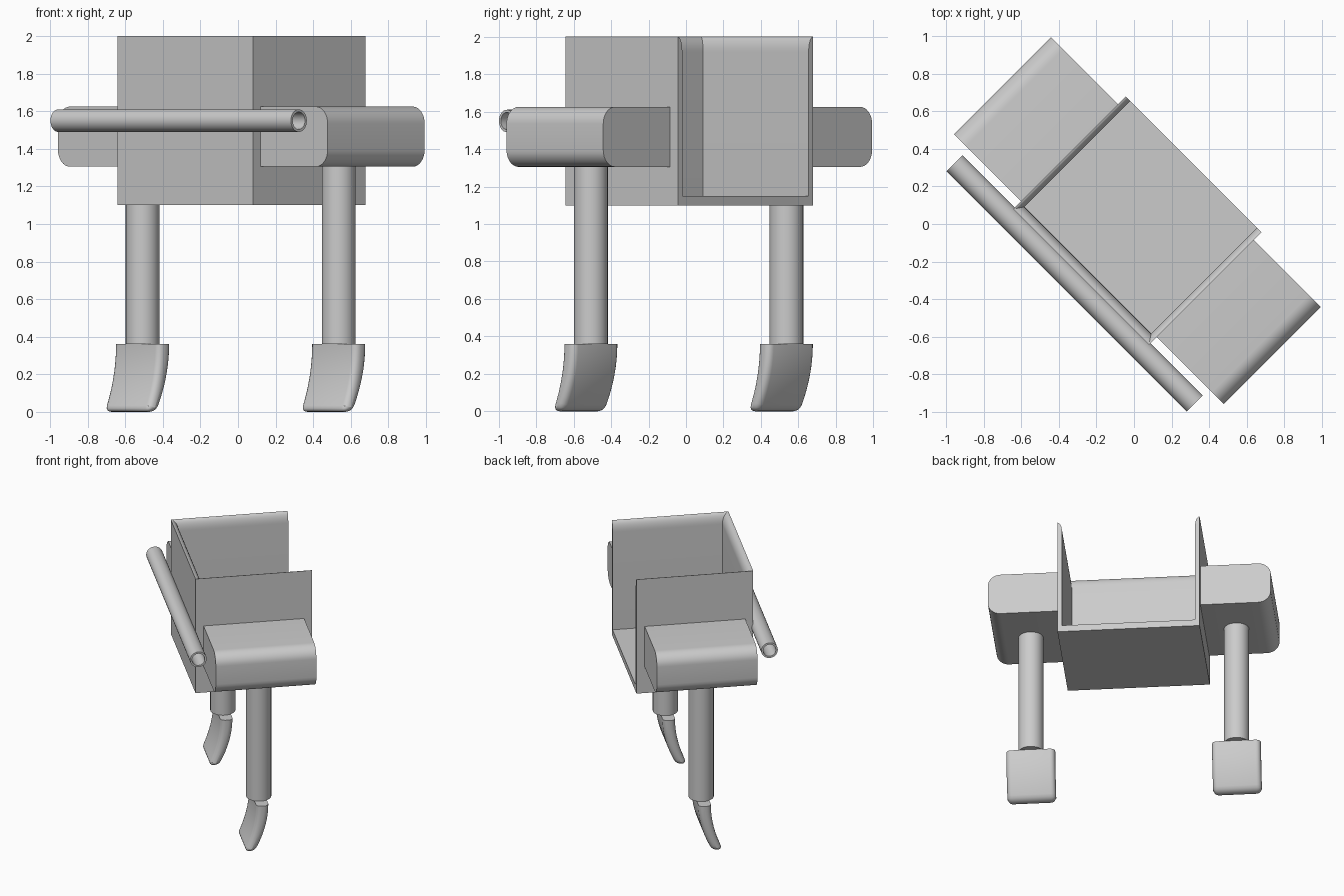
import bpy, bmesh, math
from mathutils import Vector

cube = bpy.data.objects.get("Cube")
if cube:
    bpy.data.objects.remove(cube, do_unlink=True)

grey = bpy.data.materials.new("plain grey")
grey.use_nodes = True
COLOR = (0.6, 0.6, 0.6, 1)
grey.diffuse_color = COLOR
grey.node_tree.nodes["Principled BSDF"].inputs["Base Color"].default_value = COLOR

TURN = math.radians(-45)   # the whole build is turned about z
BASE, TOP = 1.10, 2.0      # tray heights
HALF, FRONT, BACK = 0.51, -0.398, 0.449


def finish(name, bm):
    """Turn a bmesh into a named, turned, grey object."""
    bmesh.ops.recalc_face_normals(bm, faces=bm.faces[:])
    mesh = bpy.data.meshes.new(name)
    bm.to_mesh(mesh)
    bm.free()
    mesh.materials.append(grey)
    obj = bpy.data.objects.new(name, mesh)
    obj.rotation_euler.z = TURN
    bpy.context.collection.objects.link(obj)
    bpy.ops.object.select_all(action="DESELECT")
    obj.select_set(True)
    bpy.context.view_layer.objects.active = obj
    bpy.ops.object.shade_smooth_by_angle(angle=math.radians(35))
    return obj


def prism(profile, lo, hi, along_x):
    """Extrude a (horizontal, z) profile along local x or local y."""
    bm = bmesh.new()
    verts = [bm.verts.new((lo, h, z) if along_x else (h, lo, z)) for h, z in profile]
    face = bm.faces.new(verts)
    new = bmesh.ops.extrude_face_region(bm, geom=[face])["geom"]
    shift = Vector((hi - lo, 0, 0) if along_x else (0, hi - lo, 0))
    bmesh.ops.translate(bm, verts=[g for g in new if isinstance(g, bmesh.types.BMVert)], vec=shift)
    bmesh.ops.recalc_face_normals(bm, faces=bm.faces[:])
    return bm


def arc(cx, cz, rx, rz, start, end, steps=8):
    angles = [math.radians(start + (end - start) * i / steps) for i in range(steps + 1)]
    return [(cx + rx * math.cos(a), cz + rz * math.sin(a)) for a in angles]


def wall_profile(outer, inward, thick, drop=0.08):
    """Upright wall whose inner top edge rounds off to a thin lip."""
    curve = arc(0, TOP - drop, thick, drop, 0, 90)
    return [(outer, BASE)] + [(outer + inward * h, z) for h, z in [(thick, BASE)] + curve]


# Open tray: floor, front wall, two side walls
floor = [(-HALF, BASE), (HALF, BASE), (HALF, BASE + 0.05), (-HALF, BASE + 0.05)]
finish("tray_floor", prism(floor, FRONT, BACK, False))
finish("tray_front_wall", prism(wall_profile(FRONT, 1, 0.05), -HALF, HALF, True))

# Foot outline: a thin plate sweeping forward as it goes down
heights = [0.42 - 0.42 * i / 12 for i in range(13)]


def sweep(z):
    return max(0, 0.36 - z) ** 2 / 0.36 ** 2


foot_outline = [(-0.025 - 0.085 * sweep(z), z) for z in heights]
foot_outline += [(0.065 - 0.10 * sweep(z), z) for z in reversed(heights)]

for side, s in (("left", 1), ("right", -1)):
    finish(side + "_tray_wall", prism(wall_profile(s * HALF, -s, 0.033), FRONT, BACK, False))

    # Side block with rounded outer edges
    end, low, high, r = 1.015, 1.305, 1.625, 0.09
    block = [(HALF, low)] + arc(end - r, low + r, r, r, -90, 0)
    block += arc(end - r, high - r, r, r, 0, 90) + [(HALF, high)]
    finish(side + "_block", prism([(s * h, z) for h, z in block], -0.34, 0.39, False))

    # Round leg
    bm = bmesh.new()
    bmesh.ops.create_cone(bm, cap_ends=True, segments=32, radius1=0.09, radius2=0.09, depth=0.98)
    bmesh.ops.translate(bm, verts=bm.verts[:], vec=(s * 0.738, 0.02, 0.36 + 0.49))
    finish(side + "_leg", bm)

    # Foot with softened edges and a flat cut top
    bm = prism(foot_outline, s * 0.738 - 0.175, s * 0.738 + 0.175, True)
    sharp = [e for e in bm.edges if e.calc_face_angle(0) > 0.7]
    bmesh.ops.bevel(bm, geom=sharp, offset=0.035, segments=4, profile=0.5, affect="EDGES")
    cut = bmesh.ops.bisect_plane(bm, geom=bm.verts[:] + bm.edges[:] + bm.faces[:],
                                 plane_co=(0, 0, 0.36), plane_no=(0, 0, 1), clear_outer=True)
    rim = [g for g in cut["geom_cut"] if isinstance(g, bmesh.types.BMEdge)]
    bmesh.ops.holes_fill(bm, edges=rim, sides=0)
    finish(side + "_foot", bm)

# Hollow tube across the front
bm = bmesh.new()
rings = []
for x, radius in ((-0.905, 0.06), (0.905, 0.06), (0.905, 0.046), (-0.905, 0.046)):
    rings.append([bm.verts.new((x, -0.447 + h, z)) for h, z in arc(0, 1.55, radius, radius, 0, 360, 32)[:-1]])
for a, b in zip(rings, rings[1:] + rings[:1]):
    for i in range(len(a)):
        j = (i + 1) % len(a)
        bm.faces.new((a[i], a[j], b[j], b[i]))
finish("front_tube", bm)
